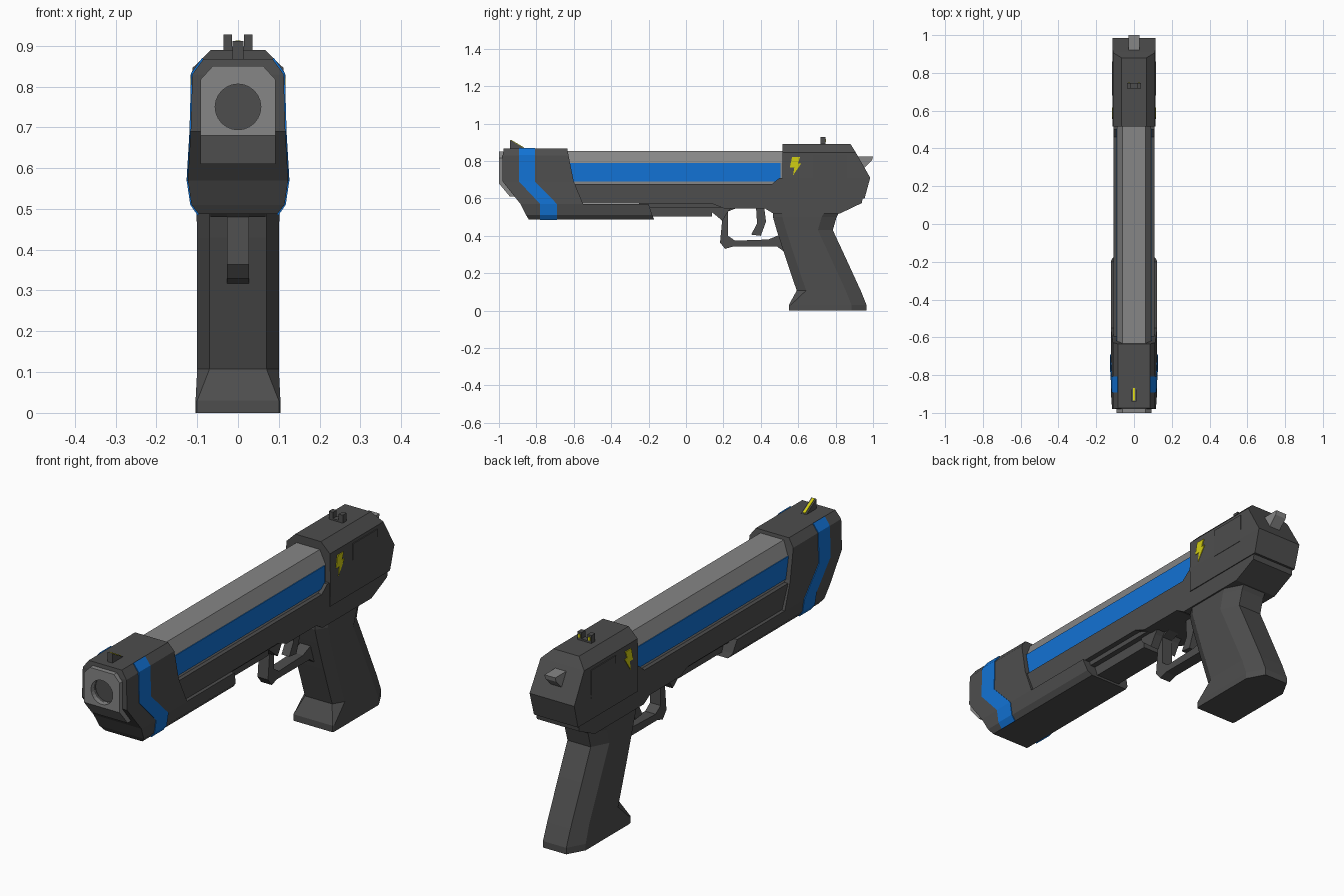
import bpy, bmesh, math
from mathutils import Vector


def material(name, rgb):
    m = bpy.data.materials.new(name)
    m.diffuse_color = (*rgb, 1)
    return m


DARK = material("dark_grey", (0.075, 0.075, 0.075))
LIGHT = material("light_grey", (0.24, 0.24, 0.24))
BLUE = material("blue", (0.006, 0.17, 0.66))
YELLOW = material("yellow", (0.65, 0.62, 0.006))


def make(name, verts, faces, mat):
    bm = bmesh.new()
    vs = [bm.verts.new(v) for v in verts]
    for f in faces:
        bm.faces.new([vs[i] for i in f])
    bmesh.ops.recalc_face_normals(bm, faces=bm.faces)
    me = bpy.data.meshes.new(name)
    bm.to_mesh(me)
    bm.free()
    me.materials.append(mat)
    ob = bpy.data.objects.new(name, me)
    bpy.context.collection.objects.link(ob)
    return ob


def loft(name, rings, mat):
    """Skin equal-length rings of points and cap both ends."""
    n = len(rings[0])
    faces = [list(range(n)), [(len(rings) - 1) * n + i for i in range(n)]]
    for r in range(len(rings) - 1):
        a, b = r * n, (r + 1) * n
        faces += [(a + i, a + (i + 1) % n, b + (i + 1) % n, b + i) for i in range(n)]
    return make(name, [p for r in rings for p in r], faces, mat)


def stack(name, rows, mat):
    """Body from rectangles stacked in z; rows are (half width, z, front y, back y)."""
    return loft(name, [[(-x, f, z), (x, f, z), (x, b, z), (-x, b, z)] for x, z, f, b in rows], mat)


def extrude(name, profile, x0, x1, mat):
    """Side profile of (y, z) points swept from x0 to x1."""
    return loft(name, [[(x, y, z) for y, z in profile] for x in (x0, x1)], mat)


def box(name, x0, x1, y0, y1, z0, z1, mat):
    return extrude(name, [(y0, z0), (y1, z0), (y1, z1), (y0, z1)], x0, x1, mat)


# Front housing and its long lower lip
front = stack("front_housing", [
    (0.085, 0.867, -0.975, -0.635), (0.112, 0.83, -0.98, -0.628), (0.116, 0.69, -0.98, -0.60),
    (0.123, 0.57, -0.885, -0.55)], DARK)
stack("front_lip", [
    (0.123, 0.57, -0.885, -0.20), (0.114, 0.51, -0.855, -0.18), (0.096, 0.487, -0.84, -0.17)], DARK)

# Muzzle plate with a bored hole
muzzle = stack("muzzle_plate", [
    (0.062, 0.85, -1.0, -0.93), (0.092, 0.817, -1.0, -0.93), (0.092, 0.68, -1.0, -0.93),
    (0.092, 0.61, -0.942, -0.90)], LIGHT)


def disc(y, r=0.056, n=24):
    return [(r * math.cos(i * math.tau / n), y, 0.75 + r * math.sin(i * math.tau / n)) for i in range(n)]


cutter = loft("bore_cutter", [disc(-1.05), disc(-0.96)], LIGHT)
cutter.hide_render = True
cutter.hide_set(True)
for ob in (front, muzzle):
    mod = ob.modifiers.new("bore", "BOOLEAN")
    mod.operation, mod.object, mod.solver = "DIFFERENCE", cutter, "EXACT"
loft("bore_floor", [disc(-0.966), disc(-0.955)], DARK)

# Barrel slide
stack("barrel_slide", [
    (0.06, 0.852, -0.70, 0.55), (0.09, 0.79, -0.70, 0.55), (0.09, 0.62, -0.70, 0.55)], LIGHT)

# Rear housing
stack("rear_housing", [
    (0.066, 0.89, 0.515, 0.88), (0.112, 0.845, 0.515, 0.908), (0.115, 0.71, 0.515, 0.985),
    (0.113, 0.60, 0.515, 0.955)], DARK)

# Frame under the slide, belly and accessory rail
extrude("frame", [
    (-0.62, 0.677), (0.46, 0.677), (0.50, 0.71), (0.53, 0.71), (0.53, 0.605), (0.945, 0.605),
    (0.94, 0.575), (0.825, 0.52), (0.465, 0.52), (0.42, 0.547), (0.20, 0.547), (0.14, 0.572),
    (-0.62, 0.572)], -0.109, 0.109, DARK)
box("frame_belly", -0.085, 0.085, -0.25, 0.22, 0.55, 0.60, DARK)
box("accessory_rail", -0.06, 0.06, -0.22, 0.14, 0.503, 0.56, DARK)

# Trigger guard and trigger
extrude("guard_mount", [(0.13, 0.57), (0.134, 0.53), (0.195, 0.48), (0.225, 0.53), (0.26, 0.57)],
        -0.068, 0.068, DARK)
extrude("trigger_guard", [
    (0.134, 0.535), (0.193, 0.48), (0.182, 0.364), (0.209, 0.33), (0.25, 0.342), (0.487, 0.342),
    (0.56, 0.29), (0.56, 0.42), (0.50, 0.405), (0.44, 0.38), (0.262, 0.374), (0.225, 0.40),
    (0.225, 0.53), (0.29, 0.556), (0.15, 0.556)], -0.027, 0.027, DARK)
extrude("trigger", [
    (0.374, 0.56), (0.417, 0.56), (0.428, 0.476), (0.40, 0.40), (0.348, 0.406), (0.38, 0.465)],
    -0.02, 0.02, DARK)

# Grip: chamfered rings of (z, front y, back y, half width, front flat, front chamfer depth)
rings = []
for z, f, b, w, fx, c in [
        (0.0, 0.55, 0.965, 0.104, 0.10, 0.01), (0.03, 0.55, 0.965, 0.104, 0.10, 0.01),
        (0.107, 0.592, 0.934, 0.10, 0.07, 0.05), (0.29, 0.53, 0.85, 0.10, 0.07, 0.05),
        (0.43, 0.485, 0.785, 0.10, 0.07, 0.05), (0.50, 0.465, 0.805, 0.102, 0.07, 0.05),
        (0.56, 0.465, 0.84, 0.102, 0.07, 0.05)]:
    half = [(fx, f), (w, f + c), (w, b - 0.08), (0.06, b)]
    rings.append([(x, y, z) for x, y in half] + [(-x, y, z) for x, y in reversed(half)])
loft("grip", rings, DARK)

# Hammer
extrude("hammer", [(0.92, 0.825), (1.0, 0.825), (0.995, 0.805), (0.95, 0.76), (0.92, 0.76)],
        -0.028, 0.028, LIGHT)

# Sights with yellow marks
extrude("front_sight", [(-0.94, 0.86), (-0.94, 0.912), (-0.865, 0.868), (-0.865, 0.86)],
        -0.013, 0.013, DARK)
extrude("front_sight_mark", [(-0.935, 0.908), (-0.935, 0.913), (-0.867, 0.873), (-0.867, 0.868)],
        -0.006, 0.006, YELLOW)
box("rear_sight_base", -0.036, 0.036, 0.718, 0.746, 0.88, 0.898, DARK)

# Side details, mirrored left and right
bolt = [(0.567, 0.82), (0.61, 0.82), (0.598, 0.787), (0.616, 0.787), (0.572, 0.722),
        (0.579, 0.765), (0.555, 0.765)]
stripe = [(0.085, 0.867, -0.893), (0.112, 0.83, -0.893), (0.116, 0.69, -0.893),
          (0.123, 0.57, -0.78), (0.114, 0.51, -0.78), (0.096, 0.487, -0.78)]
for side, s in (("right", 1), ("left", -1)):
    box(f"{side}_rear_sight_post", s * 0.015, s * 0.036, 0.718, 0.746, 0.88, 0.927, DARK)
    box(f"{side}_rear_sight_dot", s * 0.02, s * 0.031, 0.744, 0.749, 0.902, 0.917, YELLOW)
    box(f"{side}_slide_panel", s * 0.086, s * 0.0935, -0.65, 0.505, 0.69, 0.79, BLUE)
    extrude(f"{side}_rear_cover", [(0.68, 0.70), (0.86, 0.70), (0.86, 0.83), (0.68, 0.83)],
            s * 0.109, s * 0.1165, DARK)
    extrude(f"{side}_bolt_mark", bolt, s * 0.110, s * 0.117, YELLOW)
    # Blue stripe wrapped over the front housing's side
    sections = []
    for x, z, y in stripe:
        w = 0.085 if y < -0.8 else 0.09
        dz = 0.003 if z > 0.8 else -0.003 if z < 0.5 else 0
        sections.append([(s * (x - 0.004), y, z - dz), (s * (x + 0.003), y, z + dz),
                         (s * (x + 0.003), y + w, z + dz), (s * (x - 0.004), y + w, z - dz)])
    loft(f"{side}_front_stripe", sections, BLUE)
